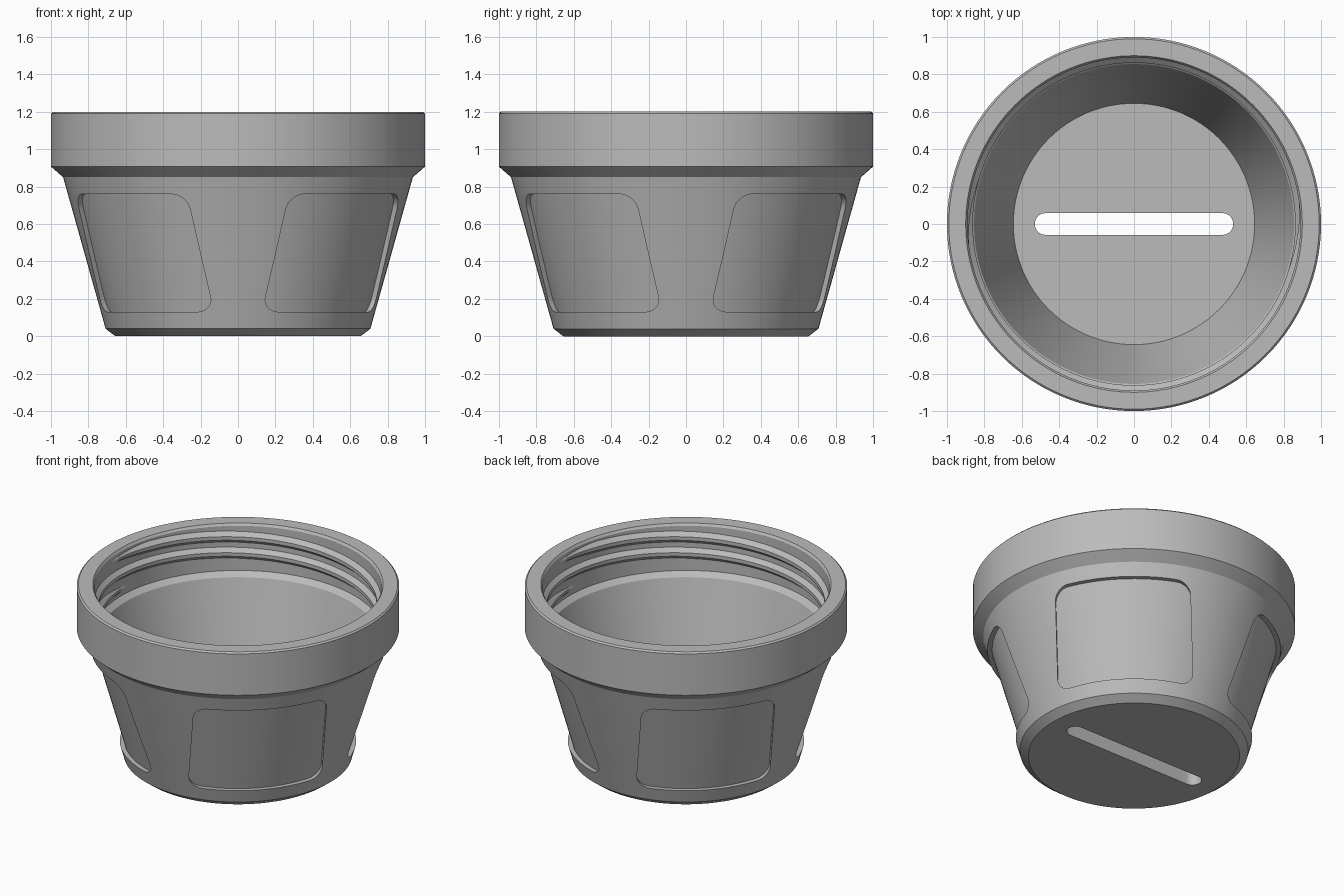
import bpy, bmesh
from math import sin, cos, pi, radians
from mathutils import Matrix, Vector

cube = bpy.data.objects.get("Cube")
if cube:
    bpy.data.objects.remove(cube, do_unlink=True)

grey = bpy.data.materials.new("plain grey")
grey.use_nodes = True
grey.diffuse_color = (0.5, 0.5, 0.5, 1)
grey.node_tree.nodes["Principled BSDF"].inputs["Base Color"].default_value = (0.5, 0.5, 0.5, 1)


def make(name, bm):
    bmesh.ops.recalc_face_normals(bm, faces=bm.faces)
    mesh = bpy.data.meshes.new(name)
    bm.to_mesh(mesh)
    bm.free()
    mesh.materials.append(grey)
    ob = bpy.data.objects.new(name, mesh)
    bpy.context.collection.objects.link(ob)
    return ob


def lathe(name, profile, steps=128):
    bm = bmesh.new()
    vs = [bm.verts.new((r, 0, z)) for r, z in profile]
    edges = [bm.edges.new(pair) for pair in zip(vs, vs[1:])]
    bmesh.ops.spin(bm, geom=vs + edges, cent=(0, 0, 0), axis=(0, 0, 1),
                   angle=2 * pi, steps=steps, use_duplicate=False)
    bmesh.ops.remove_doubles(bm, verts=bm.verts, dist=0.0001)
    return make(name, bm)


def rounded_prism(name, w, h, radius, depth, matrix):
    """Rounded rectangle (half sizes w, h) extruded along its local z."""
    bm = bmesh.new()
    pts = []
    for i, (sx, sy) in enumerate([(1, 1), (-1, 1), (-1, -1), (1, -1)]):
        for k in range(9):
            a = (i + k / 8) * pi / 2
            pts.append((sx * (w - radius) + radius * cos(a),
                        sy * (h - radius) + radius * sin(a), 0))
    face = bm.faces.new([bm.verts.new(p) for p in pts])
    ext = bmesh.ops.extrude_face_region(bm, geom=[face])["geom"]
    bmesh.ops.translate(bm, vec=(0, 0, depth),
                        verts=[g for g in ext if isinstance(g, bmesh.types.BMVert)])
    bmesh.ops.remove_doubles(bm, verts=bm.verts, dist=0.0001)
    bm.transform(matrix)
    return make(name, bm)


def cut(target, cutter):
    mod = target.modifiers.new("cut", "BOOLEAN")
    mod.operation = "DIFFERENCE"
    mod.solver = "EXACT"
    mod.object = cutter
    bpy.context.view_layer.update()
    mesh = bpy.data.meshes.new_from_object(
        target.evaluated_get(bpy.context.evaluated_depsgraph_get()))
    target.modifiers.clear()
    target.data = mesh


def smooth(ob):
    bpy.ops.object.select_all(action="DESELECT")
    ob.select_set(True)
    bpy.context.view_layer.objects.active = ob
    bpy.ops.object.shade_smooth_by_angle(angle=radians(25))


# Tapered cup with a wide collar and a hollow inside
cup = lathe("cup", [
    (0, 0), (0.655, 0), (0.708, 0.04), (0.935, 0.85), (1, 0.907), (1, 1.19),
    (0.99, 1.2), (0.9, 1.2), (0.89, 1.185), (0.89, 0.88), (0.855, 0.85),
    (0.645, 0.1), (0, 0.1)])

# Four shallow grip panels on the diagonals
core = lathe("panel_core", [(0, -0.1), (0.639, -0.1), (0.947, 1), (0, 1)])
for i in range(4):
    angle = pi / 4 + i * pi / 2
    out = Vector((cos(angle), sin(angle), 0))
    side = Vector((-sin(angle), cos(angle), 0))
    frame = Matrix((side, Vector((0, 0, 1)), out)).transposed().to_4x4()
    frame.translation = out * 0.3 + Vector((0, 0, 0.445))
    cutter = rounded_prism("panel_cutter", 0.42, 0.315, 0.08, 0.9, frame)
    cut(cutter, core)
    cut(cup, cutter)
    bpy.data.objects.remove(cutter, do_unlink=True)
bpy.data.objects.remove(core, do_unlink=True)

# Slot through the floor
slot = rounded_prism("slot_cutter", 0.53, 0.058, 0.057, 0.4,
                     Matrix.Translation((0, 0, -0.1)))
cut(cup, slot)
bpy.data.objects.remove(slot, do_unlink=True)
smooth(cup)

# Two-start internal screw thread, each ridge one turn with tapered ends
section = [(0.895, -0.042), (0.862, -0.012), (0.862, 0.012), (0.895, 0.042)]
turn_steps = 128
for name, start in (("thread_a", -8), ("thread_b", 172)):
    bm = bmesh.new()
    rings = []
    for k in range(turn_steps + 1):
        t = k / turn_steps
        a = radians(start + 378 * t)
        taper = min(1, 0.05 + 14 * min(t, 1 - t))
        rings.append([bm.verts.new((cos(a) * (0.895 - (0.895 - r) * taper),
                                    sin(a) * (0.895 - (0.895 - r) * taper),
                                    0.92 + 0.23 * t + dz * (0.3 + 0.7 * taper)))
                      for r, dz in section])
    for p, q in zip(rings, rings[1:]):
        for j in range(4):
            n = (j + 1) % 4
            bm.faces.new((p[j], p[n], q[n], q[j]))
    bm.faces.new(rings[0])
    bm.faces.new(rings[-1])
    smooth(make(name, bm))
